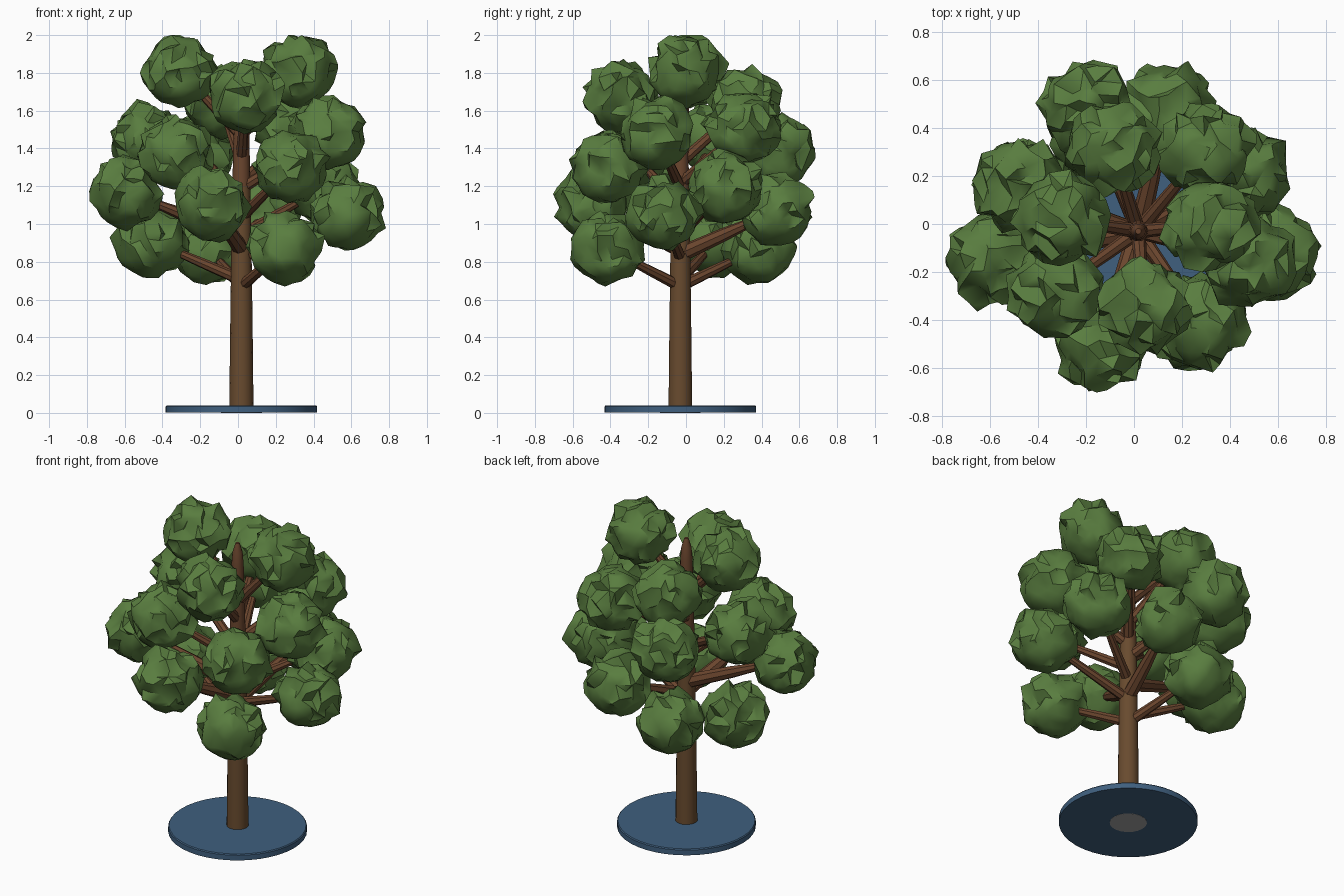
import bpy, bmesh, math, random
from mathutils import Vector, noise

if "Cube" in bpy.data.objects:
    bpy.data.objects.remove(bpy.data.objects["Cube"])

random.seed(7)
CX, CY = 0.018, -0.03          # trunk axis


def material(name, rgb):
    m = bpy.data.materials.new(name)
    m.diffuse_color = (*rgb, 1)
    m.use_nodes = True
    m.node_tree.nodes["Principled BSDF"].inputs["Base Color"].default_value = m.diffuse_color
    return m


GREEN = material("leaf_green", (0.10, 0.205, 0.05))
BARK = material("bark_brown", (0.14, 0.07, 0.028))
TWIG = material("branch_brown", (0.145, 0.06, 0.027))
BLUE = material("base_blue", (0.05, 0.115, 0.21))
GREY = material("underside_grey", (0.36, 0.36, 0.36))


def finish(name, bm, mats, angle=35):
    bmesh.ops.recalc_face_normals(bm, faces=bm.faces)
    me = bpy.data.meshes.new(name)
    bm.to_mesh(me)
    bm.free()
    for m in mats:
        me.materials.append(m)
    ob = bpy.data.objects.new(name, me)
    bpy.context.collection.objects.link(ob)
    bpy.ops.object.select_all(action='DESELECT')
    ob.select_set(True)
    bpy.context.view_layer.objects.active = ob
    bpy.ops.object.shade_smooth_by_angle(angle=math.radians(angle))
    return ob


def tube(name, points, radii, mats, sides=10):
    """Capped tapering tube through a list of points."""
    bm = bmesh.new()
    pts = [Vector(p) for p in points]
    q = (pts[-1] - pts[0]).to_track_quat('Z', 'Y')
    rings = []
    for p, r in zip(pts, radii):
        rings.append([bm.verts.new(p + q @ Vector((r * math.cos(a), r * math.sin(a), 0)))
                      for a in (2 * math.pi * i / sides for i in range(sides))])
    for lo, hi in zip(rings, rings[1:]):
        for i in range(sides):
            j = (i + 1) % sides
            bm.faces.new((lo[i], lo[j], hi[j], hi[i]))
    bm.faces.new(rings[0])
    bm.faces.new(rings[-1])
    if len(mats) > 1:          # upper part takes the second colour
        for f in bm.faces:
            f.material_index = int(f.calc_center_median().z > 1.2)
    return finish(name, bm, mats)


# Round base with a thin grey disc let into its underside
tube("base", [(CX, CY, 0.001), (CX, CY, 0.034), (CX, CY, 0.04)],
     [0.401, 0.401, 0.396], [BLUE], 40)
tube("base_underside", [(CX, CY, 0), (CX, CY, 0.004)], [0.108, 0.108], [GREY], 20)

# Trunk with a rounded tip
heights = [0.035, 0.4, 0.7, 1.0, 1.2, 1.5, 1.7, 1.78, 1.84]
widths = [0.064, 0.06, 0.056, 0.052, 0.048, 0.041, 0.036, 0.03, 0.012]
tube("trunk", [(CX, CY, z) for z in heights], widths, [BARK, TWIG], 14)

# Leaf clump centres, from the top down
clumps = [
    (-0.31, 0.02, 1.81), (0.32, 0.00, 1.81), (0.04, -0.34, 1.67), (-0.09, 0.32, 1.64),
    (0.30, 0.31, 1.51), (0.48, -0.16, 1.48), (-0.48, 0.16, 1.44), (-0.20, 0.49, 1.38),
    (-0.33, -0.28, 1.37), (0.28, -0.41, 1.30), (0.45, 0.21, 1.19), (-0.59, -0.15, 1.17),
    (-0.14, -0.50, 1.10), (0.14, 0.48, 1.07), (0.58, -0.12, 1.05), (-0.46, 0.16, 0.91),
    (0.25, -0.42, 0.87), (-0.16, 0.38, 0.87)]


def leaf_clump(name, c):
    """Faceted ball, ragged on top and calmer underneath."""
    c = Vector(c)
    bm = bmesh.new()
    bmesh.ops.create_icosphere(bm, subdivisions=3, radius=1)
    for v in bm.verts:
        n = v.co.normalized()
        rough = 0.105 if n.z > -0.3 else 0.04
        r = 0.188 * (1 + 0.08 * noise.noise(n * 2.5 + c * 9) + random.uniform(-rough, rough))
        side = Vector([random.uniform(-1, 1) for _ in range(3)]) * 0.2 * rough
        v.co = c + n * r + side
        v.co.z = min(v.co.z, 2.0)
    finish(name, bm, [GREEN], 40)


# One branch and one clump for each centre; the middle tier is stouter
for k, c in enumerate(clumps, 1):
    drop = 0.2 + 0.15 * (c[2] - 0.87)
    start = Vector((CX, CY, c[2] - drop))
    end = start.lerp(Vector(c), 0.9)
    stout = 1.45 if 1.06 < c[2] < 1.18 else 1.05
    tube(f"branch_{k}", [start, start.lerp(end, 0.5), end],
         [0.03 * stout, 0.025 * stout, 0.017], [TWIG], 8)
    leaf_clump(f"leaf_clump_{k}", c)
